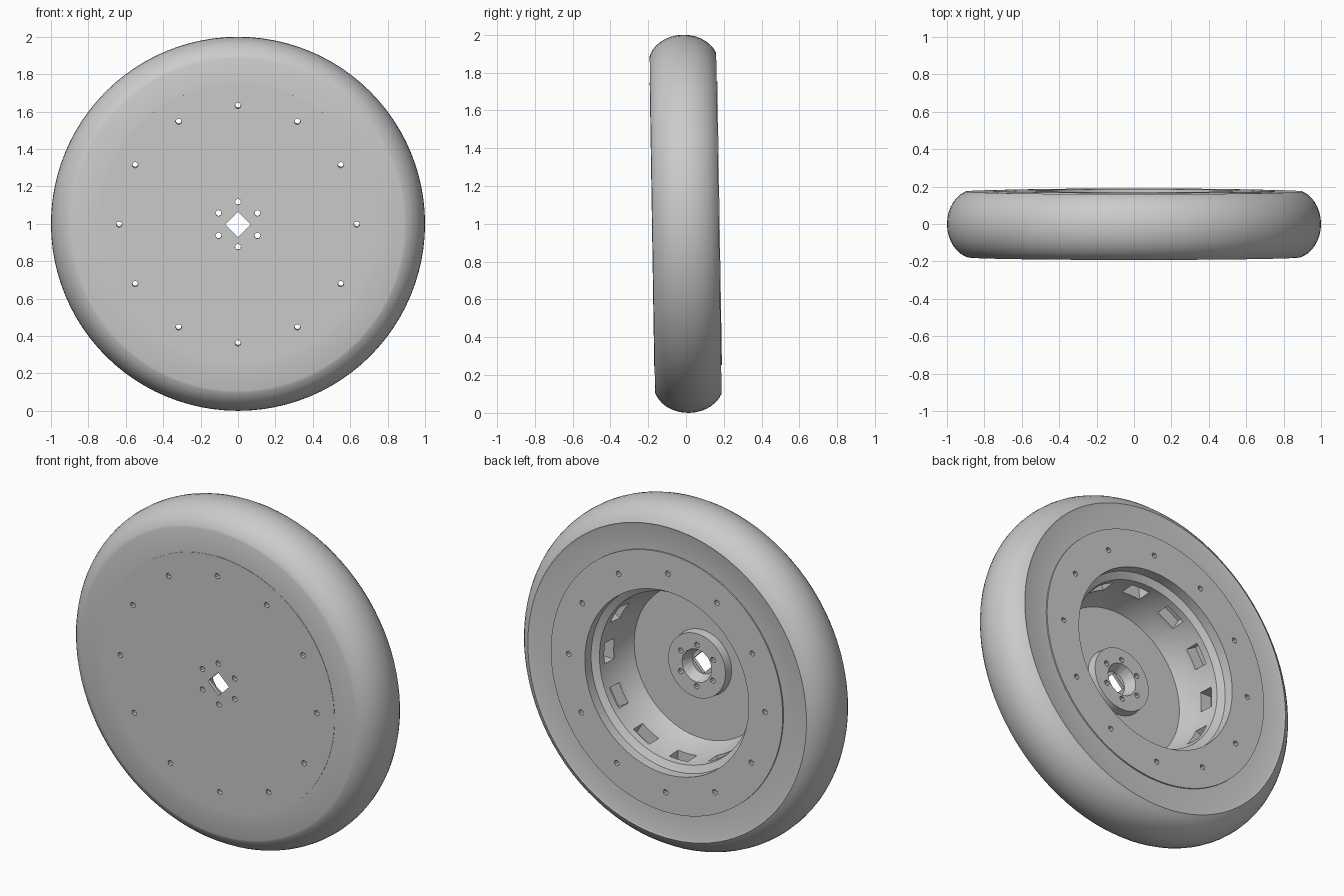
import bpy, bmesh, math
from mathutils import Matrix, Vector

cube = bpy.data.objects.get("Cube")
if cube:
    bpy.data.objects.remove(cube, do_unlink=True)

TILT = 0.016  # the wheel leans very slightly

grey = bpy.data.materials.new("mid grey")
grey.use_nodes = True
COLOUR = (0.6, 0.6, 0.6, 1)
grey.diffuse_color = COLOUR
grey.node_tree.nodes["Principled BSDF"].inputs["Base Color"].default_value = COLOUR


def make_object(name, bm):
    """Turn a bmesh, built around the wheel axis, into a placed object."""
    bmesh.ops.recalc_face_normals(bm, faces=bm.faces)
    mesh = bpy.data.meshes.new(name)
    bm.to_mesh(mesh)
    bm.free()
    mesh.materials.append(grey)
    obj = bpy.data.objects.new(name, mesh)
    bpy.context.collection.objects.link(obj)
    obj.location.z = 1
    obj.rotation_euler.x = TILT
    return obj


def lathe(name, profile, closed, steps=96):
    """Spin (radius, y) points around the wheel axis."""
    bm = bmesh.new()
    verts = [bm.verts.new((r, y, 0)) for r, y in profile]
    pairs = list(zip(verts, verts[1:]))
    if closed:
        pairs.append((verts[-1], verts[0]))
    edges = [bm.edges.new(p) for p in pairs]
    bmesh.ops.spin(bm, geom=verts + edges, axis=(0, 1, 0), cent=(0, 0, 0),
                   angle=math.tau, steps=steps)
    bmesh.ops.remove_doubles(bm, verts=bm.verts, dist=0.0001)
    return make_object(name, bm)


def add_pin(bm, r_front, r_back, y0, y1, sides, x=0, z=0):
    """Cone or cylinder along y, used for cutting."""
    place = Matrix.Translation((x, (y0 + y1) / 2, z)) @ Matrix.Rotation(-math.pi / 2, 4, "X")
    bmesh.ops.create_cone(bm, cap_ends=True, segments=sides, radius1=r_front,
                          radius2=r_back, depth=y1 - y0, matrix=place)


def circle(count, radius):
    for i in range(count):
        a = math.tau * i / count
        yield a, radius * math.sin(a), radius * math.cos(a)


def cut(obj, cutter):
    mod = obj.modifiers.new("cut", "BOOLEAN")
    mod.operation = "DIFFERENCE"
    mod.solver = "EXACT"
    mod.object = cutter
    bpy.context.view_layer.objects.active = obj
    bpy.ops.object.modifier_apply(modifier=mod.name)
    bpy.data.objects.remove(cutter, do_unlink=True)


def smooth(obj):
    bpy.ops.object.select_all(action="DESELECT")
    obj.select_set(True)
    bpy.context.view_layer.objects.active = obj
    bpy.ops.object.shade_smooth_by_angle(angle=math.radians(30))


# Tyre: rounded tread with flat side walls
tread = []
for i in range(15):
    t = math.radians(-70 + 10 * i)
    tread.append((0.85 + 0.15 * math.cos(t), 0.185 * math.sin(t)))
tyre = lathe("tyre", [(0.72, -0.178), (0.89, -0.178)] + tread
             + [(0.89, 0.17), (0.72, 0.17)], True)

# Wheel body: flat front, raised back ring, stepped recess and hub boss
wheel = lathe("wheel_body", [
    (0, -0.18), (0.75, -0.18), (0.75, 0.178), (0.53, 0.178), (0.53, 0.12),
    (0.49, 0.10), (0.48, -0.05), (0.44, -0.15), (0.19, -0.15), (0.185, -0.10),
    (0, -0.10)], False)

# Through holes: rim bolts, hub bolts and the diamond axle hole
bm = bmesh.new()
for count, radius in ((12, 0.635), (6, 0.12)):
    for a, x, z in circle(count, radius):
        add_pin(bm, 0.016, 0.016, -0.3, 0.3, 8, x, z)
add_pin(bm, 0.068, 0.068, -0.3, 0.3, 4)
cut(wheel, make_object("hole_cutter", bm))

# Pockets around the recess wall and the flared mouth of the axle hole
bm = bmesh.new()
for a, x, z in circle(12, 0.5):
    place = (Matrix.Translation(Vector((x, 0.02, z))) @ Matrix.Rotation(a, 4, "Y")
             @ Matrix.Diagonal((0.12, 0.08, 0.1, 1)))
    bmesh.ops.create_cube(bm, size=1, matrix=place)
add_pin(bm, 0.07, 0.1, -0.16, -0.09, 16)
cut(wheel, make_object("pocket_cutter", bm))

for part in (tyre, wheel):
    smooth(part)
